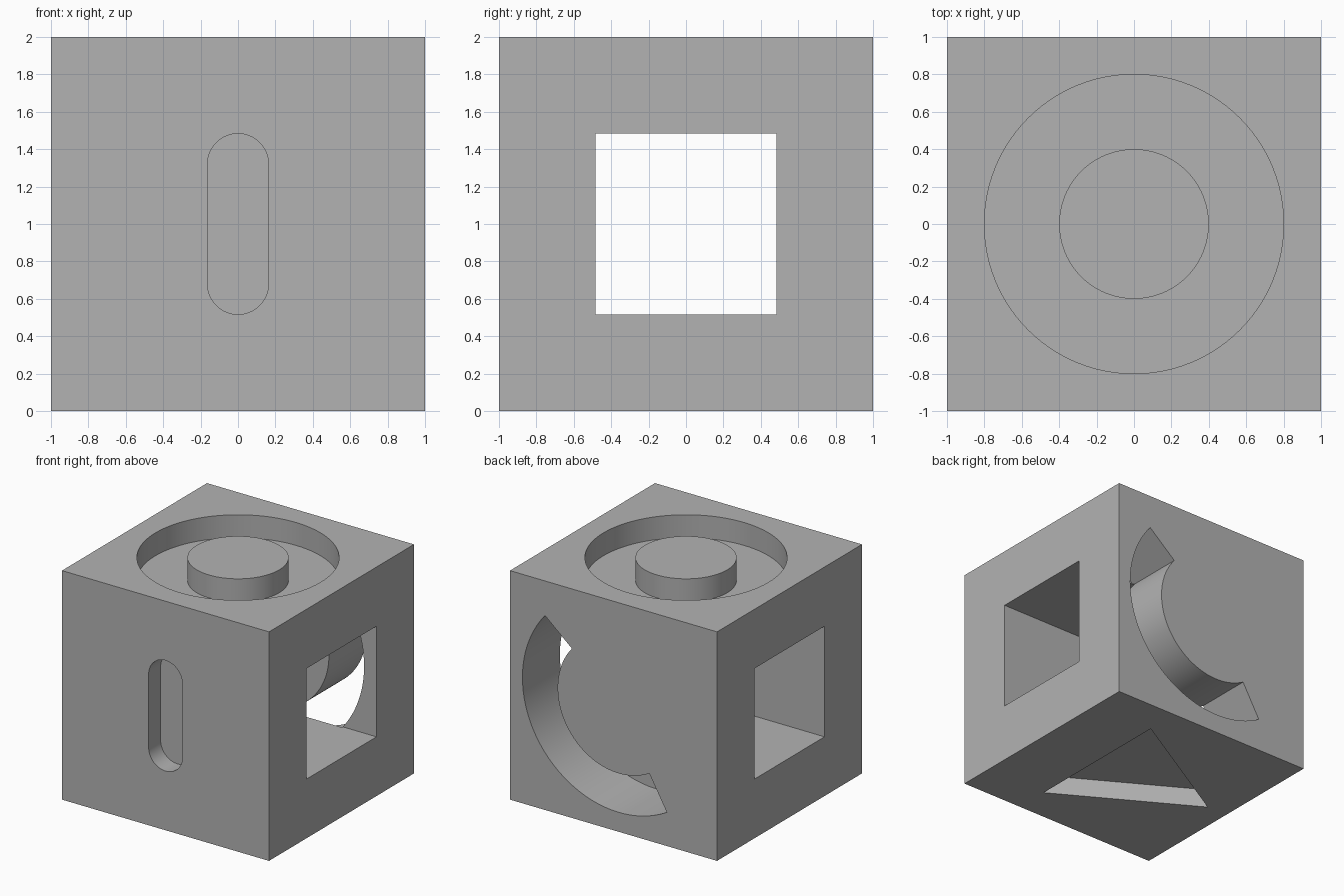
import bpy, bmesh
from math import cos, sin, radians
from mathutils import Matrix, Vector

old = bpy.data.objects.get("Cube")
if old:
    bpy.data.objects.remove(old, do_unlink=True)

grey = bpy.data.materials.new("mid_grey")
grey.use_nodes = True
grey.diffuse_color = (0.45, 0.45, 0.45, 1)
grey.node_tree.nodes["Principled BSDF"].inputs["Base Color"].default_value = (0.45, 0.45, 0.45, 1)

CENTRE = 1.0    # height of the block's middle
HOLE = 0.483    # half width of the square hole


def arc(cx, cy, r, start, end, steps):
    """Points along a circular arc, angles in degrees."""
    angles = [radians(start + (end - start) * i / steps) for i in range(steps + 1)]
    return [(cx + r * cos(a), cy + r * sin(a)) for a in angles]


def circle(r, steps=96):
    return arc(0, 0, r, 0, 360, steps)[:-1]


def prism(name, profile, axis, low, high):
    """Extrude a 2D profile along an axis: x uses (y, z), y uses (x, z), z uses (x, y)."""
    place = {"x": lambda a, b, d: (d, a, b),
             "y": lambda a, b, d: (a, d, b),
             "z": lambda a, b, d: (a, b, d)}[axis]
    bm = bmesh.new()
    face = bm.faces.new([bm.verts.new(place(a, b, low)) for a, b in profile])
    grown = bmesh.ops.extrude_face_region(bm, geom=[face])
    moved = [v for v in grown["geom"] if isinstance(v, bmesh.types.BMVert)]
    bmesh.ops.translate(bm, verts=moved, vec=Vector(place(0, 0, high - low)))
    bmesh.ops.recalc_face_normals(bm, faces=bm.faces)
    mesh = bpy.data.meshes.new(name)
    bm.to_mesh(mesh)
    bm.free()
    mesh.materials.append(grey)
    obj = bpy.data.objects.new(name, mesh)
    bpy.context.collection.objects.link(obj)
    return obj


def combine(target, tool, operation):
    """Apply a boolean and discard the tool."""
    mod = target.modifiers.new(tool.name, "BOOLEAN")
    mod.operation, mod.solver, mod.object = operation, "EXACT", tool
    bpy.context.view_layer.objects.active = target
    bpy.ops.object.modifier_apply(modifier=mod.name)
    bpy.data.objects.remove(tool, do_unlink=True)


def rectangle(w, z0, z1):
    return [(-w, z0), (w, z0), (w, z1), (-w, z1)]


# Solid block
block = prism("block", rectangle(1, 0, 2), "y", -1, 1)

# Square hole straight through from side to side
hole = prism("square_hole", rectangle(HOLE, CENTRE - HOLE, CENTRE + HOLE), "x", -1.2, 1.2)
combine(block, hole, "DIFFERENCE")

# Shallow rounded slot in the front
r = 0.163
slot = (arc(0, CENTRE + HOLE - r, r, 0, 180, 32) +
        arc(0, CENTRE - HOLE + r, r, 180, 360, 32))
combine(block, prism("front_slot", slot, "y", -1.2, -0.835), "DIFFERENCE")

# Curved slot in the back, breaking into the square hole
curve = (arc(-0.05, 1.1, 0.93, -120, 40, 64) +
         arc(-0.05, 1.1, 0.59, 40, -120, 64))
combine(block, prism("back_curved_slot", curve, "y", 0.47, 1.2), "DIFFERENCE")

# Triangular pocket underneath, pointing right
triangle = arc(0, 0, 0.8, 60, 300, 2)
combine(block, prism("bottom_pocket", triangle, "z", -0.2, 0.165), "DIFFERENCE")

# Ring groove in the top with a round boss in the middle
combine(block, prism("top_recess", circle(0.8), "z", 1.8, 2.2), "DIFFERENCE")
combine(block, prism("top_boss", circle(0.4), "z", 1.7, 2), "UNION")

# Smooth the round walls, keep the corners sharp
bpy.ops.object.select_all(action="DESELECT")
block.select_set(True)
bpy.context.view_layer.objects.active = block
bpy.ops.object.shade_smooth_by_angle(angle=radians(30))
